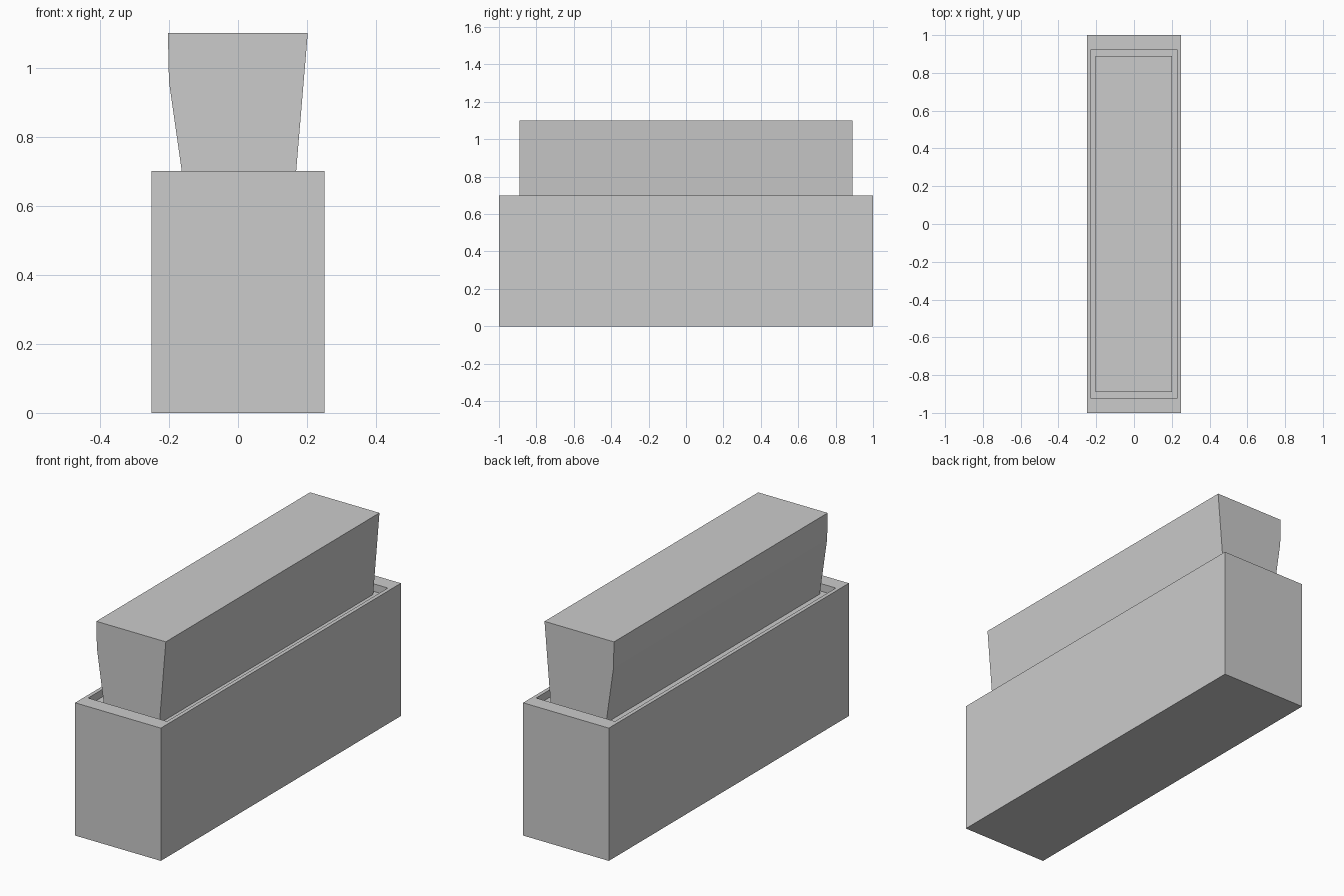
import bpy
import bmesh

default = bpy.data.objects.get("Cube")
if default:
    bpy.data.objects.remove(default, do_unlink=True)

# One plain grey for everything
grey = bpy.data.materials.new("plain grey")
grey.use_nodes = True
colour = (0.6, 0.6, 0.6, 1)
grey.diffuse_color = colour
grey.node_tree.nodes["Principled BSDF"].inputs["Base Color"].default_value = colour


def add_object(name, bm):
    bmesh.ops.recalc_face_normals(bm, faces=bm.faces)
    mesh = bpy.data.meshes.new(name)
    bm.to_mesh(mesh)
    bm.free()
    mesh.materials.append(grey)
    obj = bpy.data.objects.new(name, mesh)
    bpy.context.collection.objects.link(obj)
    return obj


# Planter box: a solid block with a shallow sunken top
HALF_X, HALF_Y, HEIGHT = 0.25, 1.0, 0.7
RIM_X, RIM_Y, RECESS = 0.23, 0.92, 0.04
bm = bmesh.new()
bmesh.ops.create_cube(bm, size=2)
for v in bm.verts:
    v.co = (v.co.x * HALF_X, v.co.y * HALF_Y, (v.co.z + 1) * HEIGHT / 2)
top = max(bm.faces, key=lambda f: f.calc_center_median().z)
# Inset the rim, then inset again at zero width to make the sunken floor
for drop in (0, RECESS):
    bmesh.ops.inset_individual(bm, faces=[top], thickness=0.01)
    for v in top.verts:
        v.co.x = RIM_X if v.co.x > 0 else -RIM_X
        v.co.y = RIM_Y if v.co.y > 0 else -RIM_Y
        v.co.z = HEIGHT - drop
add_object("planter_box", bm)

# Hedge: an uneven cross-section swept along the length of the box
HEDGE_Y = 0.89
profile = [(-0.157, 0.66), (0.165, 0.66), (0.202, 1.1),
           (-0.203, 1.1), (-0.2, 0.96)]
bm = bmesh.new()
end = bm.faces.new([bm.verts.new((x, -HEDGE_Y, z)) for x, z in profile])
sweep = bmesh.ops.extrude_face_region(bm, geom=[end], use_keep_orig=True)
for item in sweep["geom"]:
    if isinstance(item, bmesh.types.BMVert):
        item.co.y = HEDGE_Y
add_object("hedge", bm)
